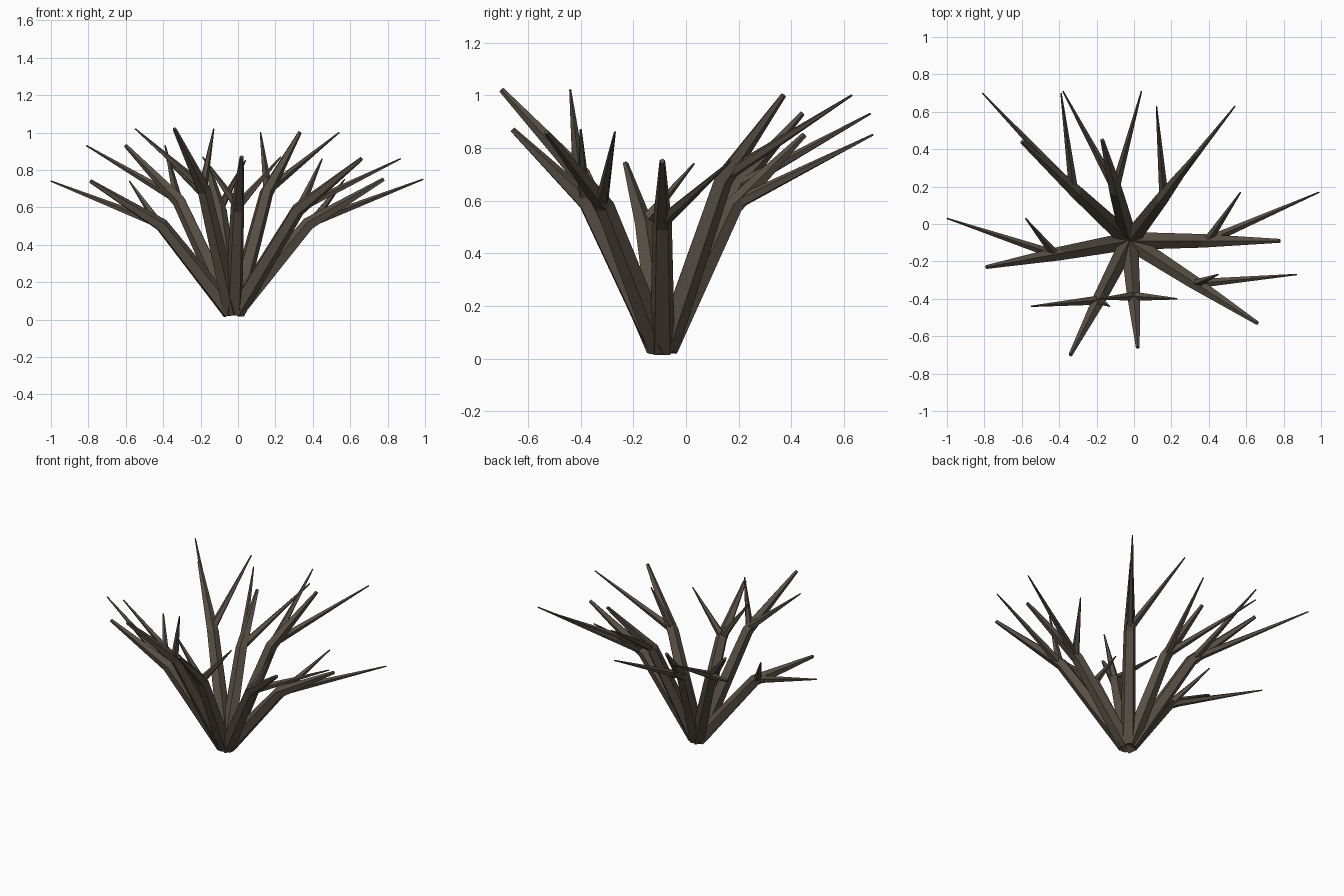
import bpy
import bmesh
from math import sin, cos, tau
from mathutils import Vector

if "Cube" in bpy.data.objects:
    bpy.data.objects.remove(bpy.data.objects["Cube"], do_unlink=True)

SIDES = 5
UP = Vector((0, 0, 1))
ROOT = Vector((-0.025, -0.09, 0.04))

bark = bpy.data.materials.new("dark_bark")
bark.use_nodes = True
colour = (0.098, 0.078, 0.058, 1)
bark.diffuse_color = colour
shader = bark.node_tree.nodes["Principled BSDF"]
shader.inputs["Base Color"].default_value = colour
shader.inputs["Roughness"].default_value = 0.9


def add_stem(bm, points, radii):
    """Loft a faceted tapering stem through the points."""
    rings = []
    for i, (point, radius) in enumerate(zip(points, radii)):
        ahead = points[min(i + 1, len(points) - 1)] - point
        behind = point - points[max(i - 1, 0)]
        along = (ahead.normalized() + behind.normalized()).normalized()
        side = along.cross(UP).normalized()
        top = side.cross(along)
        rings.append([bm.verts.new(point + radius * (side * sin(k * tau / SIDES) + top * cos(k * tau / SIDES)))
                      for k in range(SIDES)])
    for low, high in zip(rings, rings[1:]):
        for k in range(SIDES):
            n = (k + 1) % SIDES
            bm.faces.new((low[k], low[n], high[n], high[k]))
    bm.faces.new(rings[0][::-1])
    bm.faces.new(rings[-1])


def build_branch(name, tip):
    """One bent branch with a pair of twigs growing from its bend."""
    tip = Vector(tip)
    bend = ROOT.lerp(tip, 0.5)
    bend.z = tip.z * 0.68
    start = ROOT + Vector((tip.x - ROOT.x, tip.y - ROOT.y, 0)).normalized() * 0.015
    bm = bmesh.new()
    add_stem(bm, [start, bend, tip], [0.05, 0.038, 0.011])
    for sign in (-1, 1):
        twig_tip = tip + Vector((sign * 0.21, 0.26, 0))
        add_stem(bm, [bend.lerp(tip, 0.04), twig_tip], [0.026, 0.004])
    bmesh.ops.recalc_face_normals(bm, faces=bm.faces)
    mesh = bpy.data.meshes.new(name)
    bm.to_mesh(mesh)
    bm.free()
    mesh.materials.append(bark)
    bpy.context.collection.objects.link(bpy.data.objects.new(name, mesh))


# Branches fanning out from the shared root
TIPS = {
    "branch_left": (0.78, -0.09, 0.75),
    "branch_front_left": (0.66, -0.53, 0.86),
    "branch_front": (0.02, -0.66, 0.87),
    "branch_front_right": (-0.34, -0.70, 1.02),
    "branch_right": (-0.79, -0.23, 0.74),
    "branch_back_right": (-0.60, 0.44, 0.93),
    "branch_back": (-0.17, 0.45, 0.85),
    "branch_back_left": (0.33, 0.37, 1.00),
}
for name, tip in TIPS.items():
    build_branch(name, tip)
